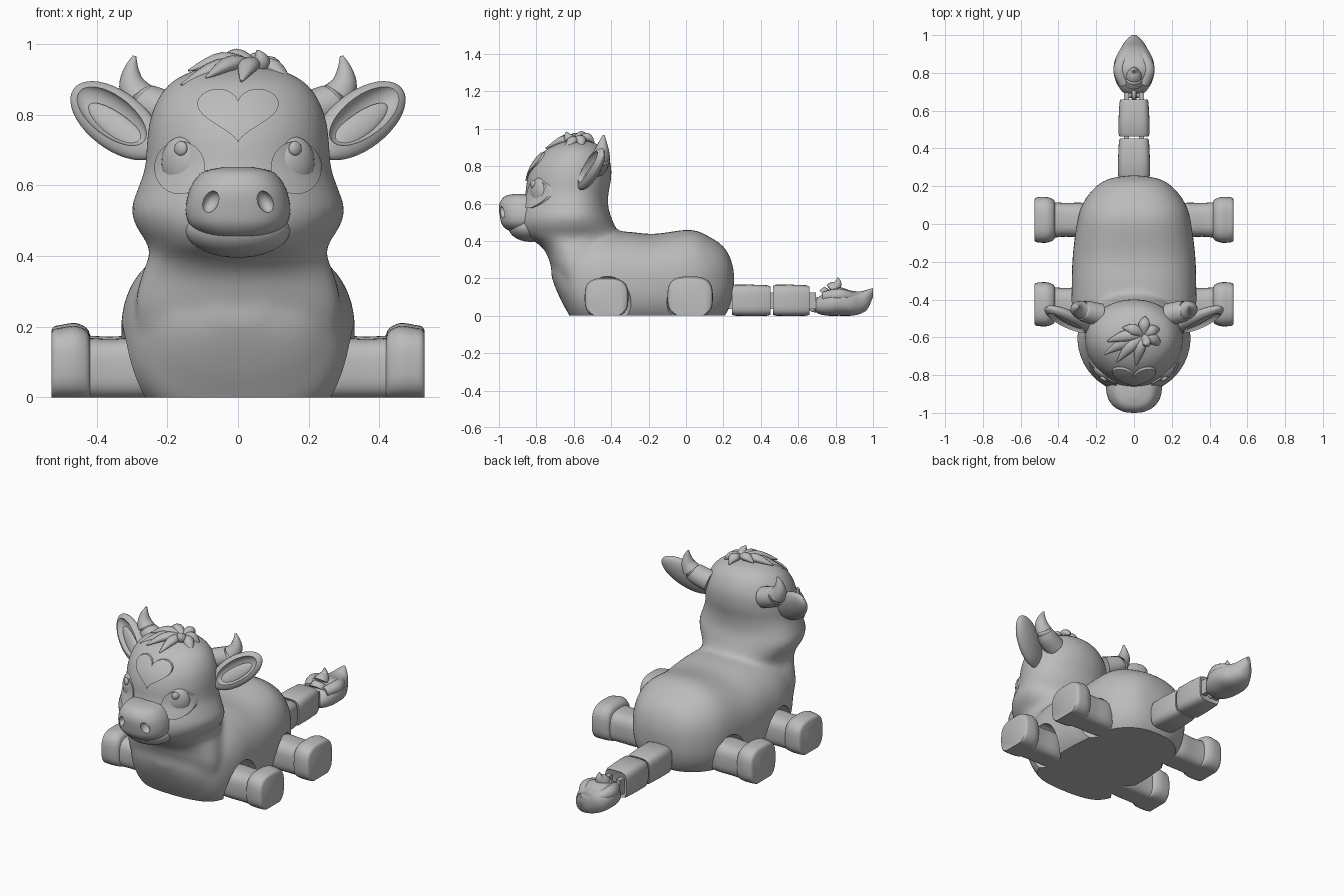
import bpy, bmesh, math
from mathutils import Vector, Matrix

if "Cube" in bpy.data.objects:
    bpy.data.objects.remove(bpy.data.objects["Cube"])

grey = bpy.data.materials.new("plain_grey")
grey.use_nodes = True
grey.diffuse_color = (0.5, 0.5, 0.5, 1)
grey.node_tree.nodes["Principled BSDF"].inputs["Base Color"].default_value = (0.5, 0.5, 0.5, 1)


def finish(ob, angle=40):
    ob.data.materials.clear()
    ob.data.materials.append(grey)
    for p in ob.data.polygons:
        p.use_smooth = True
        p.material_index = 0
    ob.data.set_sharp_from_angle(angle=math.radians(angle))
    return ob


def add(name, bm):
    bmesh.ops.recalc_face_normals(bm, faces=bm.faces)
    me = bpy.data.meshes.new(name)
    bm.to_mesh(me)
    bm.free()
    ob = bpy.data.objects.new(name, me)
    bpy.context.scene.collection.objects.link(ob)
    return finish(ob)


def spline(rows, n=5):
    """Smoothly interpolate a list of number rows."""
    out = []
    for i in range(len(rows) - 1):
        a, b, c, d = (Vector(rows[max(0, min(len(rows) - 1, i + k))]) for k in (-1, 0, 1, 2))
        for t in (j / n for j in range(n)):
            out.append(b + (c - a) * t / 2 + (2 * a - 5 * b + 4 * c - d) * t * t / 2
                       + (3 * b - a - 3 * c + d) * t ** 3 / 2)
    return out + [Vector(rows[-1])]


def unit_ring(power=2, n=40):
    pts = []
    for i in range(n):
        c, s = math.cos(i * math.tau / n), math.sin(i * math.tau / n)
        pts.append((math.copysign(abs(c) ** (2 / power), c), math.copysign(abs(s) ** (2 / power), s)))
    return pts


def loft(name, rings):
    bm = bmesh.new()
    vs = [[bm.verts.new(p) for p in r] for r in rings]
    n = len(vs[0])
    for a, b in zip(vs, vs[1:]):
        for i in range(n):
            bm.faces.new((a[i], a[(i + 1) % n], b[(i + 1) % n], b[i]))
    bm.faces.new(vs[0])
    bm.faces.new(vs[-1])
    return add(name, bm)


def stacked(name, rows, wide, power=2):
    """Horizontal rings: z, front y, back y, half width."""
    return loft(name, [[(rx * u, wide + v * ((wide - yf) if v < 0 else (yb - wide)), z)
                        for u, v in unit_ring(power)] for z, yf, yb, rx in spline(rows)])


def along_y(name, rows, power=2.4, n=5):
    """Upright rings: y, half width, bottom z, top z."""
    return loft(name, [[(rx * u, y, (lo + hi) / 2 + v * (hi - lo) / 2)
                        for u, v in unit_ring(power)] for y, rx, lo, hi in spline(rows, n)])


def tube(name, rows, flat=1.0):
    """Tapered tube through x, y, z, radius rows."""
    pts, rings = spline(rows), []
    for i, p in enumerate(pts):
        d = (pts[min(i + 1, len(pts) - 1)] - pts[max(i - 1, 0)]).to_3d().normalized()
        side = d.cross(Vector((0.1, 1, 0.05)) if abs(d.z) > 0.75 else Vector((0, 0, 1))).normalized()
        up = side.cross(d)
        rings.append([p.to_3d() + p[3] * (side * u + up * v * flat) for u, v in unit_ring(2, 16)])
    return loft(name, rings)


def ball(name, centre, radii, rot=None):
    bm = bmesh.new()
    m = Matrix.Translation(centre) @ (rot or Matrix()) @ Matrix.Diagonal((*radii, 1))
    bmesh.ops.create_uvsphere(bm, u_segments=32, v_segments=20, radius=1, matrix=m)
    return add(name, bm)


def box(name, lo, hi):
    bm = bmesh.new()
    lo, hi = Vector(lo), Vector(hi)
    bmesh.ops.create_cube(bm, matrix=Matrix.Translation((lo + hi) / 2) @ Matrix.Diagonal((*(hi - lo), 1)))
    return add(name, bm)


def bake(ob):
    dg = bpy.context.evaluated_depsgraph_get()
    me = bpy.data.meshes.new_from_object(ob.evaluated_get(dg))
    ob.modifiers.clear()
    ob.data = me
    return finish(ob)


def boolean(ob, cutter, op="DIFFERENCE"):
    mod = ob.modifiers.new("cut", "BOOLEAN")
    mod.operation, mod.object, mod.solver = op, cutter, "EXACT"
    bake(ob)
    bpy.data.objects.remove(cutter)


# Body and head, blended into one skin
body = along_y("body", [
    (.257, .03, .17, .23), (.24, .13, .07, .30), (.2, .2, -.01, .37), (.12, .265, -.07, .425),
    (.02, .30, -.1, .46), (-.17, .325, -.1, .438), (-.32, .33, -.1, .45), (-.45, .33, -.1, .45),
    (-.57, .30, -.07, .43), (-.64, .25, .03, .40), (-.69, .18, .13, .35), (-.72, .06, .21, .29)])
head = stacked("head", [
    (.12, -.65, -.36, .26), (.25, -.715, -.31, .29), (.34, -.75, -.30, .275), (.39, -.80, -.32, .255),
    (.43, -.87, -.35, .255), (.48, -.90, -.38, .287), (.53, -.90, -.40, .303), (.58, -.885, -.415, .288),
    (.65, -.86, -.415, .264), (.73, -.85, -.40, .258), (.80, -.825, -.40, .246), (.86, -.78, -.42, .218),
    (.90, -.73, -.45, .178), (.93, -.66, -.50, .11), (.94, -.61, -.57, .03)], -.6)
bm = bmesh.new()
bm.from_mesh(body.data)
bm.from_mesh(head.data)
bm.to_mesh(body.data)
bm.free()
bpy.data.objects.remove(head)
remesh = body.modifiers.new("blend", "REMESH")
remesh.mode, remesh.voxel_size = "VOXEL", 0.014
smooth = body.modifiers.new("soften", "SMOOTH")
smooth.factor, smooth.iterations = 0.5, 12
bake(body)


def raised(name, outline):
    """Thin plate on the face inside an x, z outline."""
    ob = body.copy()
    ob.data = body.data.copy()
    ob.name = name
    bpy.context.scene.collection.objects.link(ob)
    offsets = [v.normal * 0.009 for v in ob.data.vertices]
    for v, d in zip(ob.data.vertices, offsets):
        v.co += d
    prism = loft("prism", [[(x, y, z) for x, z in outline] for y in (-1.2, -.62)])
    boolean(ob, prism, "INTERSECT")


# Forehead heart and eye patches
turns = [i * math.tau / 64 for i in range(64)]
raised("forehead_heart", [(.0072 * 16 * math.sin(t) ** 3, .81 + .0053 * (
    13 * math.cos(t) - 5 * math.cos(2 * t) - 2 * math.cos(3 * t) - math.cos(4 * t))) for t in turns])
for s, side in ((1, "left"), (-1, "right")):
    raised(side + "_eye_patch", [(s * (.165 + .072 * math.cos(t)), .65 + .075 * math.sin(t)) for t in turns])

# Flat underside and leg sockets
boolean(body, box("floor_cutter", (-1, -1.2, -.5), (1, 1.2, 0)))
for s in (1, -1):
    for y in (-.42, .02):
        boolean(body, ball("socket_cutter", (s * .36, y, .05), (.145, .135, .165)))

# Muzzle with nostrils, and chin
muzzle = stacked("muzzle", [
    (.452, -.93, -.8, .05), (.462, -.96, -.8, .10), (.49, -.985, -.8, .137), (.53, -.995, -.8, .148),
    (.58, -1.0, -.8, .140), (.615, -.99, -.8, .122), (.64, -.965, -.8, .095), (.652, -.92, -.8, .04)], -.86, 2.4)
for s in (1, -1):
    boolean(muzzle, ball("nostril_cutter", (s * .078, -.985, .553), (.022, .03, .033),
                         Matrix.Rotation(s * -.5, 4, "Y")))
ball("chin", (0, -.83, .475), (.15, .12, .08))

for s, side in ((1, "left"), (-1, "right")):
    # Eyes
    turn = Matrix.Rotation(s * .62, 4, "Z")
    ball(side + "_eye", (s * .162, -.785, .665), (.062, .035, .072), turn)
    ball(side + "_eye_shine", (s * .162, -.818, .704), (.021, .012, .021), turn)

    # Ears: hollowed leaf with an inner fold
    along = Vector((s * .225, .12, .175)).normalized()
    across = Vector((-s * .6, .1, .78))
    across = (across - along * across.dot(along)).normalized()
    face = along.cross(across) * -s
    face = face if face.y < 0 else -face
    frame = Matrix((along, face, across)).transposed().to_4x4()
    centre = Vector((s * .345, -.505, .783))
    ear = ball(side + "_ear", centre, (.163, .04, .082), frame)
    boolean(ear, ball("ear_cutter", centre + face * .035 + along * .01, (.13, .045, .058), frame))
    ball(side + "_inner_ear", centre - along * .02 - across * .012, (.115, .014, .036), frame)

    # Horns
    tube(side + "_horn", [(s * .18, -.48, .80, .06), (s * .265, -.46, .835, .055), (s * .298, -.45, .88, .04),
                          (s * .302, -.445, .925, .023), (s * .293, -.44, .966, .005)])

    # Legs with wider hooves
    for y, end in ((-.425, "front"), (.022, "rear")):
        grow = 1.04 if end == "rear" else 1
        rows = [(.17, .05, .11), (.23, .075, .15), (.28, .087, .168), (.36, .086, .165), (.425, .09, .168)]
        hoof = [(.418, .088, .166), (.428, .104, .188), (.46, .116, .202), (.5, .116, .197),
                (.52, .112, .193), (.528, .103, .184)]
        for part, data in (("leg", rows), ("hoof", hoof)):
            loft(f"{end}_{side}_{part}", [[(s * x, y + grow * ry * u, max(0, grow * top * (.48 + .52 * v)))
                 for u, v in unit_ring(3)] for x, ry, top in spline(data, 4)])

# Hair tuft: locks fanning from the crown
root = (.05, -.59, .94)
tips = [(-.16, -.69, .885), (-.14, -.62, .925), (-.09, -.73, .905), (.01, -.75, .895),
        (-.06, -.55, .945), (.15, -.65, .885), (.14, -.56, .90), (.06, -.49, .925)]
for i, tip in enumerate(tips):
    mid = (Vector(root) + Vector(tip)) / 2 + Vector((0, .012, .022))
    tube(f"hair_lock_{i + 1}", [(*root, .014), (*mid, .03), (*tip, .004)], .75)
tube("hair_curl", [(.06, -.60, .93, .03), (.065, -.63, .955, .024), (.055, -.64, .982, .004)])

# Tail segments, pins and link
for i, (a, b, w) in enumerate(((.25, .447, .086), (.468, .655, .083))):
    rows = [(a, w - .012, .01, .15), (a + .012, w, 0, .166), (b - .012, w - .006, 0, .163), (b, w - .016, .01, .15)]
    along_y(f"tail_segment_{i + 1}", rows, 4, 2)
for i, y in enumerate((.235, .457, .665)):
    for s in (1, -1):
        box(f"tail_joint_{i + 1}", (s * .04 - .014, y - .03, .035), (s * .04 + .014, y + .03, .125))
bm = bmesh.new()
for a, b in ((.62, .72),):
    bmesh.ops.create_cone(bm, cap_ends=True, segments=24, radius1=.018, radius2=.018, depth=.1,
                          matrix=Matrix.Translation((0, .685, .06)) @ Matrix.Rotation(math.pi / 2, 4, "Y"))
add("tail_pin", bm)
link = [(0, .69 + .03 * math.cos(t), .06 + .03 * math.sin(t), .012) for t in turns[::8]]
tube("tail_link", link + link[:1])

# Tail tuft
along_y("tail_tuft", [(.685, .04, .03, .07), (.71, .07, .01, .10), (.76, .098, 0, .135), (.82, .109, 0, .152),
                      (.88, .097, 0, .135), (.93, .07, .01, .13), (.97, .045, .035, .14), (1.0, .012, .10, .148)], 2.3)
tube("tail_curl", [(0, .75, .10, .05), (0, .79, .145, .04), (0, .812, .175, .02), (0, .812, .205, .003)])
for s in (1, -1):
    tube("tail_lock", [(s * .05, .74, .10, .03), (s * .075, .82, .11, .035), (s * .045, .90, .10, .025),
                       (s * .02, .96, .12, .006)])
